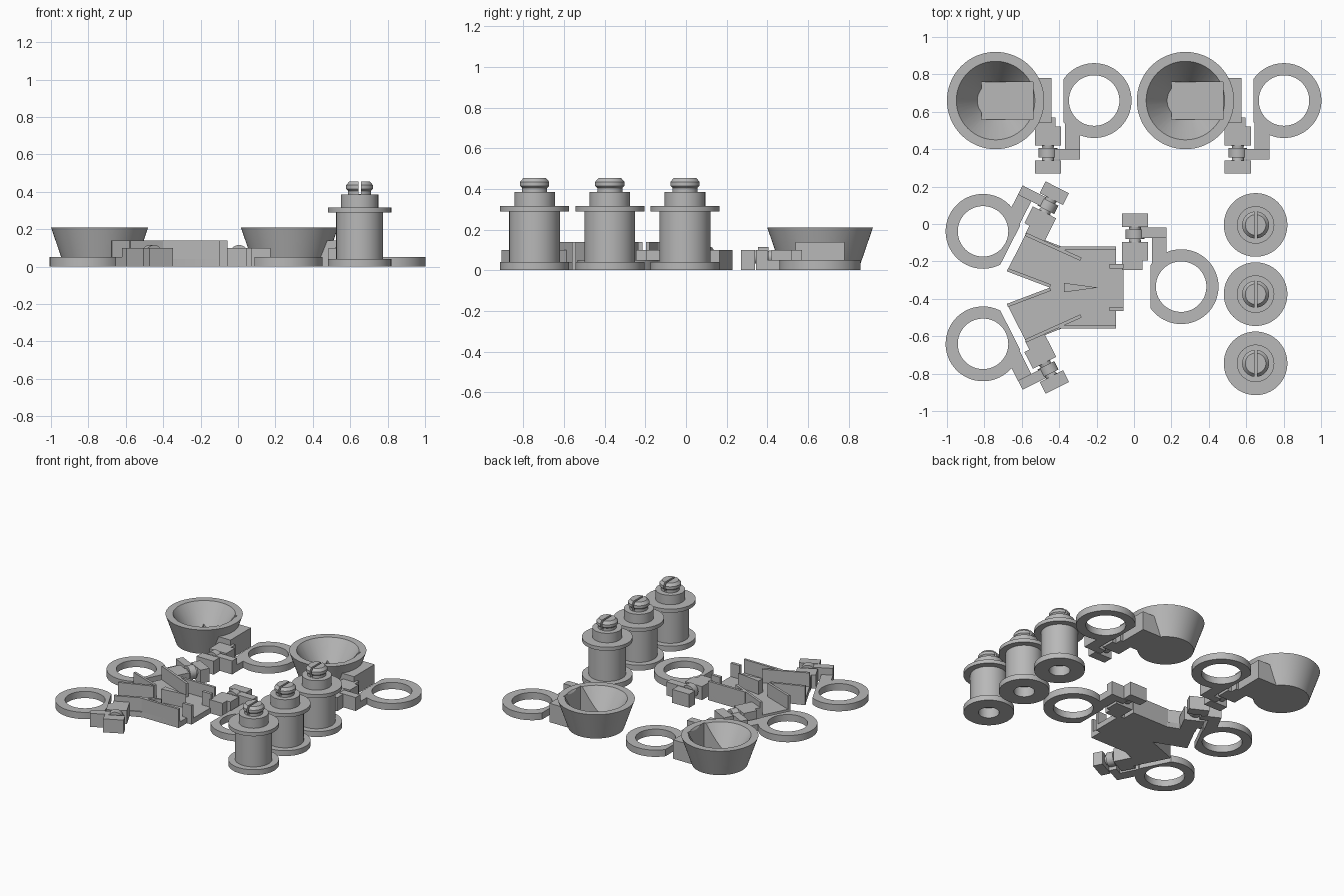
import bpy, bmesh, math
from mathutils import Matrix, Vector

cube = bpy.data.objects.get("Cube")
if cube:
    bpy.data.objects.remove(cube, do_unlink=True)

grey = bpy.data.materials.new("plain_grey")
grey.use_nodes = True
grey.diffuse_color = (0.48, 0.48, 0.48, 1)
grey.node_tree.nodes["Principled BSDF"].inputs["Base Color"].default_value = grey.diffuse_color


def finish(bm, name, matrix=None):
    bmesh.ops.remove_doubles(bm, verts=bm.verts, dist=1e-5)
    if matrix:
        bm.transform(matrix)
    bmesh.ops.recalc_face_normals(bm, faces=bm.faces)
    mesh = bpy.data.meshes.new(name)
    bm.to_mesh(mesh)
    bm.free()
    mesh.materials.append(grey)
    obj = bpy.data.objects.new(name, mesh)
    bpy.context.collection.objects.link(obj)
    return obj


def box(name, x, y, z, matrix=None):
    bm = bmesh.new()
    bmesh.ops.create_cube(bm, size=1)
    for v in bm.verts:
        v.co = [a + (c + 0.5) * (b - a) for c, (a, b) in zip(v.co, (x, y, z))]
    return finish(bm, name, matrix)


def lathe(name, profile, matrix=None, sides=64):
    # Spin a closed (radius, height) outline around z
    bm = bmesh.new()
    verts = [bm.verts.new((r, 0, z)) for r, z in profile]
    edges = [bm.edges.new((verts[i - 1], verts[i])) for i in range(len(verts))]
    bmesh.ops.spin(bm, geom=verts + edges, cent=(0, 0, 0), axis=(0, 0, 1),
                   angle=math.tau, steps=sides, use_duplicate=False)
    bmesh.ops.remove_doubles(bm, verts=bm.verts, dist=1e-5)
    bmesh.ops.dissolve_degenerate(bm, edges=bm.edges, dist=1e-6)
    return finish(bm, name, matrix)


def prism(name, points, z0, z1, matrix=None):
    bm = bmesh.new()
    face = bm.faces.new([bm.verts.new((x, y, z0)) for x, y in points])
    new = bmesh.ops.extrude_face_region(bm, geom=[face])["geom"]
    bmesh.ops.translate(bm, vec=(0, 0, z1 - z0),
                        verts=[v for v in new if isinstance(v, bmesh.types.BMVert)])
    return finish(bm, name, matrix)


def wall(name, a, b, thick, z0, z1):
    # Thin upright plate whose left side follows the line from a to b
    a, b = Vector(a), Vector(b)
    d = (b - a).normalized()
    n = Vector((d.y, -d.x)) * thick
    return prism(name, [a, b, b + n, a + n], z0, z1)


def carve(obj, cutter, operation="DIFFERENCE"):
    mod = obj.modifiers.new("carve", "BOOLEAN")
    mod.operation, mod.object, mod.solver = operation, cutter, "EXACT"
    bpy.context.view_layer.update()
    graph = bpy.context.evaluated_depsgraph_get()
    mesh = bpy.data.meshes.new_from_object(obj.evaluated_get(graph))
    obj.modifiers.clear()
    obj.data = mesh
    bpy.data.objects.remove(cutter, do_unlink=True)


def hinge_unit(label, m):
    # Fixed knuckle and its narrower root
    box(label + "_inner_knuckle", (-0.07, 0.07), (0.04, 0.14), (0, 0.1), m)
    box(label + "_knuckle_root", (-0.07, 0.04), (0.14, 0.19), (0, 0.1), m)
    box(label + "_outer_knuckle", (-0.07, 0.07), (-0.11, -0.04), (0, 0.1), m)
    # Hub and pin lying along the hinge axis
    lay = m @ Matrix.Translation((0, 0, 0.065)) @ Matrix.Rotation(math.pi / 2, 4, "X")
    lathe(label + "_hub", [(0, -0.025), (0.05, -0.025), (0.05, 0.025), (0, 0.025)], lay, 32)
    lathe(label + "_pin", [(0, -0.05), (0.035, -0.05), (0.025, 0), (0.035, 0.05), (0, 0.05)], lay, 24)
    # Swinging arm and clamp ring with one flattened side
    box(label + "_arm_foot", (0.03, 0.17), (-0.035, 0.02), (0, 0.1), m)
    box(label + "_arm_bar", (0.09, 0.17), (-0.035, 0.16), (0, 0.05), m)
    ring = lathe(label + "_ring", [(0.135, 0), (0.2, 0), (0.2, 0.05), (0.135, 0.05)])
    carve(ring, box("ring_cutter", (-0.4, -0.163), (-0.4, 0.4), (-0.1, 0.2)))
    ring.data.transform(m @ Matrix.Translation((0.247, 0.28, 0)))
    if m.determinant() < 0:
        ring.data.flip_normals()


# Funnel cups with a pocketed side block
for label, x in (("right_cup", -0.74), ("left_cup", 0.275)):
    spot = Matrix.Translation((x, 0.66, 0))
    cup = lathe(label, [(0, 0), (0.188, 0), (0.26, 0.21), (0, 0.21)], spot)
    carve(cup, box("block", (0.05, 0.3), (-0.12, 0.12), (0, 0.14), spot), "UNION")
    carve(cup, lathe("bowl", [(0, 0.035), (0.098, 0.035), (0.21, 0.21), (0.223, 0.23), (0, 0.23)], spot))
    carve(cup, box("pocket", (-0.075, 0.2), (-0.1, 0.1), (0.03, 0.3), spot))
    hinge_unit(label, Matrix.Translation((x + 0.28, 0.38, 0)))

# Three spools with a slotted snap knob and a socket underneath
for i in range(3):
    spot = Matrix.Translation((0.65, -0.005 - 0.37 * i, 0))
    spool = lathe(f"spool_{i + 1}", [
        (0.07, 0), (0.17, 0), (0.17, 0.04), (0.125, 0.04), (0.125, 0.288), (0.17, 0.288),
        (0.17, 0.315), (0.1, 0.315), (0.1, 0.385), (0.062, 0.385), (0.062, 0.405),
        (0.072, 0.415), (0.072, 0.435), (0.055, 0.455), (0, 0.455), (0, 0.075), (0.07, 0.075)], spot)
    carve(spool, box("slot", (-0.007, 0.007), (-0.1, 0.1), (0.387, 0.5), spot))

# Forked body: floor plate
MID, TALL = -0.34, 0.14
half = [(-0.055, 0.12), (-0.095, 0.12), (-0.095, 0.22), (-0.39, 0.22), (-0.575, 0.293), (-0.68, 0.087)]
outline = [(x, MID + y) for x, y in half] + [(-0.45, MID)] + [(x, MID - y) for x, y in reversed(half)]
prism("body_floor", outline, 0, 0.04)
prism("body_divider", [(-0.375, MID - 0.025), (-0.19, MID), (-0.375, MID + 0.025)], 0.04, TALL)

# Walls, tabs and hinges on both sides of the body
for side, s in (("back", 1), ("front", -1)):
    def at(x, y):
        return (x, MID + s * y)
    wall(side + "_side_wall", at(-0.40, 0.22), at(-0.095, 0.22), 0.018 * s, 0, TALL)
    wall(side + "_outer_fork_wall", at(-0.575, 0.293), at(-0.28, 0.16), 0.018 * s, 0, TALL)
    wall(side + "_inner_fork_wall", at(-0.45, 0.0), at(-0.68, 0.087), 0.018 * s, 0, TALL)
    wall(side + "_end_tab", at(-0.13, 0.125), at(-0.055, 0.125), 0.022 * s, 0, TALL)
    hinge_unit(side + "_fork", Matrix.Translation((-0.46, MID + s * 0.438, 0))
               @ Matrix.Rotation(math.radians(153 * s), 4, "Z") @ Matrix.Diagonal((1, s, 1, 1)))
hinge_unit("left_end", Matrix.Translation((0.005, -0.055, 0)) @ Matrix.Diagonal((1, -1, 1, 1)))

# Smooth the round parts, keeping crisp edges
bpy.ops.object.select_all(action="DESELECT")
for obj in bpy.context.collection.objects:
    if obj.type == "MESH":
        obj.select_set(True)
        bpy.context.view_layer.objects.active = obj
bpy.ops.object.shade_smooth_by_angle(angle=math.radians(30))
